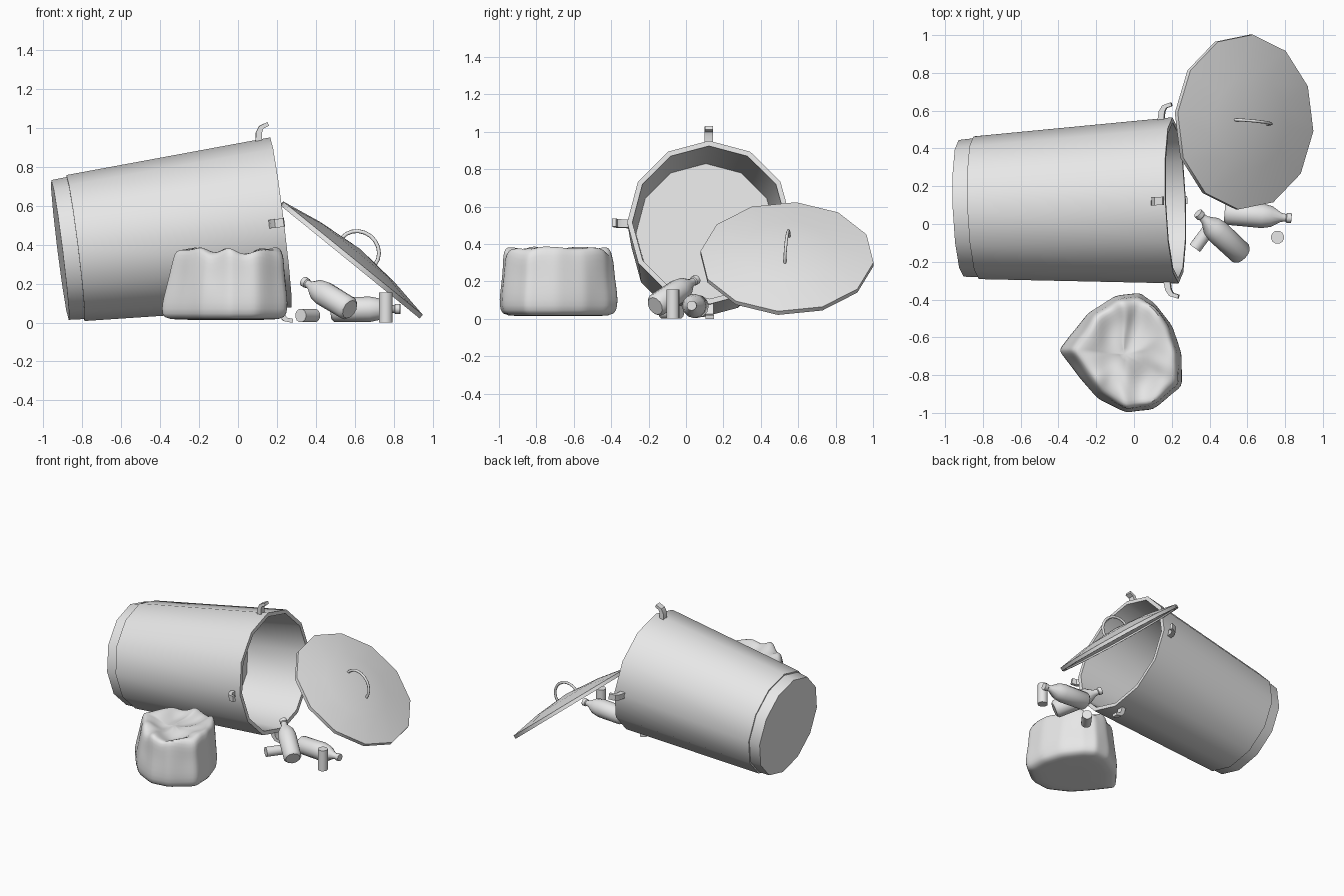
import bpy, bmesh, math
from mathutils import Vector, Matrix, noise

if "Cube" in bpy.data.objects:
    bpy.data.objects.remove(bpy.data.objects["Cube"])

grey = bpy.data.materials.new("plain_grey")
grey.use_nodes = True
grey.diffuse_color = (0.8, 0.8, 0.8, 1)
grey.node_tree.nodes["Principled BSDF"].inputs["Base Color"].default_value = (0.8, 0.8, 0.8, 1)


def frame(origin, axis, side):
    """Matrix whose z runs along axis and whose x leans towards side."""
    z = Vector(axis).normalized()
    x = Vector(side)
    x = (x - z * x.dot(z)).normalized()
    m = Matrix((x, z.cross(x), z)).transposed().to_4x4()
    m.translation = origin
    return m


def finish(name, bm, matrix=Matrix(), angle=40):
    bmesh.ops.remove_doubles(bm, verts=bm.verts, dist=0.0001)
    bmesh.ops.recalc_face_normals(bm, faces=bm.faces)
    mesh = bpy.data.meshes.new(name)
    bm.to_mesh(mesh)
    bm.free()
    obj = bpy.data.objects.new(name, mesh)
    bpy.context.collection.objects.link(obj)
    mesh.materials.append(grey)
    obj.matrix_world = matrix
    bpy.ops.object.select_all(action="DESELECT")
    obj.select_set(True)
    bpy.context.view_layer.objects.active = obj
    bpy.ops.object.shade_smooth_by_angle(angle=math.radians(angle))
    return obj


def loft(bm, rings):
    """Skin a list of closed rings of points."""
    rows = [[bm.verts.new(p) for p in ring] for ring in rings]
    n = len(rows[0])
    for a, b in zip(rows, rows[1:]):
        for i in range(n):
            j = (i + 1) % n
            bm.faces.new((a[i], a[j], b[j], b[i]))


def lathe(name, profile, sides, matrix, phase=0):
    """Turn (radius, height) pairs around the local z axis."""
    bm = bmesh.new()
    turns = [math.radians(phase) + math.tau * i / sides for i in range(sides)]
    loft(bm, [[(r * math.cos(t), r * math.sin(t), h) for t in turns] for r, h in profile])
    return finish(name, bm, matrix)


# Tipped bin with a stepped foot, wall thickness and inner floor
foot, mouth = Vector((-0.915, 0.083, 0.373)), Vector((0.22, 0.125, 0.515))
bin_frame = frame(foot, mouth - foot, (0, 0, 1))
length = (mouth - foot).length
lathe("bin_body", [(0, 0), (0.362, 0), (0.368, 0.08), (0.378, 0.08), (0.44, length),
                   (0.412, length), (0.375, 0.68), (0, 0.68)], 12, bin_frame)

# Four bent hooks around the mouth
hook = [(0.42, 1.065), (0.475, 1.075), (0.505, 1.095), (0.52, 1.14),
        (0.5, 1.145), (0.49, 1.115), (0.47, 1.105), (0.42, 1.1)]
for k, name in enumerate(("top", "front", "bottom", "back")):
    bm = bmesh.new()
    face = bm.faces.new([bm.verts.new((r, -0.022, h)) for r, h in hook])
    out = bmesh.ops.extrude_face_region(bm, geom=[face])["geom"]
    moved = [v for v in out if isinstance(v, bmesh.types.BMVert)]
    bmesh.ops.translate(bm, verts=moved, vec=(0, 0.044, 0))
    finish("hook_" + name, bm, bin_frame @ Matrix.Rotation(k * math.pi / 2, 4, "Z"), 30)

# Leaning lid: shallow hollow cone with a rim band
lid_frame = frame((0.575, 0.54, 0.312), (0.63, 0, 0.776), (1, 0, 0))
lathe("lid", [(0.44, 0), (0.465, 0), (0.465, 0.025), (0.25, 0.063), (0, 0.085),
              (0, 0.07), (0.25, 0.047), (0.44, 0.012), (0.44, 0)], 12, lid_frame, -6)

# Arched lid handle, skinned as a thin tube
bm = bmesh.new()
rings = []
for i in range(11):
    t = math.pi * i / 10
    ring = []
    for k in range(8):
        a = math.tau * k / 8
        w = 0.01 * math.cos(a)
        ring.append(((0.11 + w) * math.cos(t), 0.008 * math.sin(a),
                     0.07 + (0.1 + w) * math.sin(t)))
    rings.append(ring)
loft(bm, rings)
bmesh.ops.holes_fill(bm, edges=bm.edges)
finish("lid_handle", bm, lid_frame @ Matrix.Rotation(math.radians(-6), 4, "Z"), 60)

# Bottles
bottle = [(0, 0), (0.05, 0), (0.063, 0.015), (0.065, 0.2), (0.055, 0.25), (0.024, 0.3),
          (0.02, 0.325), (0.026, 0.33), (0.026, 0.355), (0, 0.355)]
for name, base, tip in (("bottle_lying", (0.48, 0.06, 0.066), (0.84, 0.03, 0.07)),
                        ("bottle_leaning", (0.575, -0.165, 0.068), (0.34, 0.055, 0.21))):
    axis = Vector(tip) - Vector(base)
    lathe(name, bottle, 12, frame(base, axis, (0, 0, 1)))

# Cans
can = [(0, 0), (0.035, 0), (0.035, 1), (0, 1)]
for name, base, tip in (("can_standing", (0.76, -0.07, 0), (0.76, -0.07, 0.155)),
                        ("can_lying", (0.322, -0.128, 0.036), (0.395, -0.03, 0.036))):
    axis = Vector(tip) - Vector(base)
    lathe(name, [(r, h * axis.length) for r, h in can], 12, frame(base, axis, (0.3, 1, 0.1)))

# Crumpled bag: outline lofted upwards, then folded by noise
outline = [(-0.1, -0.38), (0.03, -0.365), (0.11, -0.42), (0.2, -0.54), (0.25, -0.69),
           (0.255, -0.86), (0.1, -0.98), (-0.04, -1.0), (-0.2, -0.92), (-0.3, -0.81),
           (-0.41, -0.67), (-0.35, -0.59), (-0.25, -0.47)]
fine = []
for i, p in enumerate(outline):
    q = outline[(i + 1) % len(outline)]
    fine += [Vector(p).lerp(Vector(q), s / 4) for s in range(4)]
levels = [(0, 0.014), (0.5, 0.014), (0.9, 0.014), (0.99, 0.04), (1.01, 0.1), (0.98, 0.18),
          (0.95, 0.26), (0.94, 0.33), (0.9, 0.37), (0.8, 0.375), (0.65, 0.36),
          (0.5, 0.345), (0.33, 0.34), (0.16, 0.34), (0, 0.34)]
centre = Vector((-0.05, -0.69))
rings = []
for scale, z in levels:
    ring = []
    for p in fine:
        d = (p - centre) * scale
        high = min(z / 0.36, 1)
        if d.x < 0:
            d.x *= 1 - 0.17 * high
        fold = noise.noise(Vector((d.x * 7, d.y * 7, z * 3)))
        d *= 1 + 0.06 * fold * high
        lift = 0.0
        if z > 0.25:
            ridge = 1 - 2 * abs(noise.noise(Vector((d.x * 6 + 3, d.y * 4, 1))))
            lift = 0.045 * (ridge - 0.6)
        ring.append((centre.x + d.x, centre.y + d.y, z + lift))
    rings.append(ring)
bm = bmesh.new()
loft(bm, rings)
bag = finish("rubbish_bag", bm, angle=80)
sub = bag.modifiers.new("soften", "SUBSURF")
sub.levels = sub.render_levels = 1
